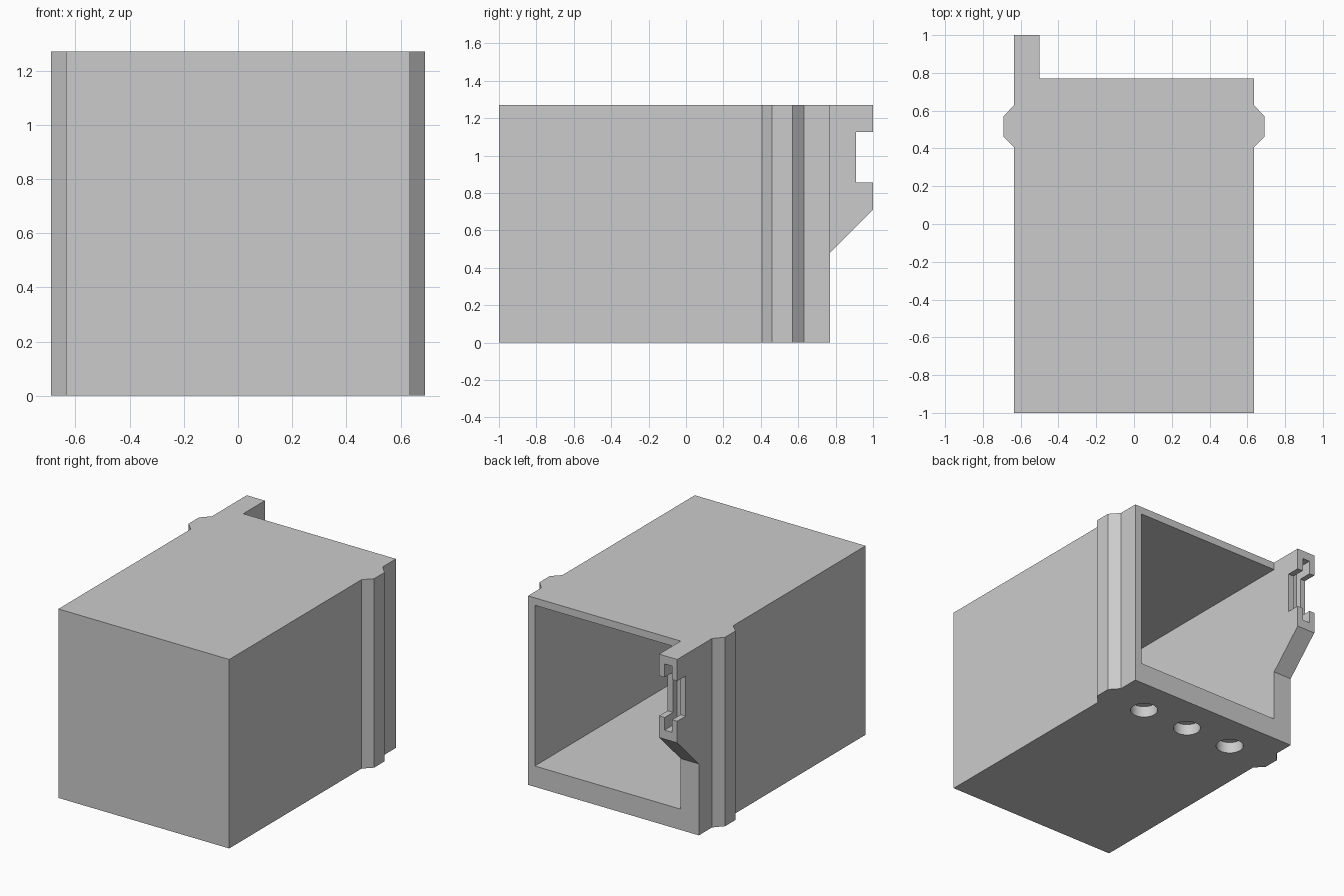
import bpy
import bmesh
from mathutils import Vector

default = bpy.data.objects.get("Cube")
if default:
    bpy.data.objects.remove(default, do_unlink=True)

grey = bpy.data.materials.new("plain grey")
grey.use_nodes = True
grey.diffuse_color = (0.6, 0.6, 0.6, 1)
grey.node_tree.nodes["Principled BSDF"].inputs["Base Color"].default_value = grey.diffuse_color

HEIGHT = 1.27
HALF = 0.635      # half width of the case
BACK = 0.77       # open end of the case
RIGHT_WALL = -0.5  # inner face of the thick wall carrying the latch arm


def prism(name, points, direction):
    """Extrude a closed outline along a direction."""
    bm = bmesh.new()
    face = bm.faces.new([bm.verts.new(p) for p in points])
    new = bmesh.ops.extrude_face_region(bm, geom=[face])["geom"]
    bmesh.ops.translate(bm, vec=Vector(direction),
                        verts=[v for v in new if isinstance(v, bmesh.types.BMVert)])
    bmesh.ops.recalc_face_normals(bm, faces=bm.faces)
    mesh = bpy.data.meshes.new(name)
    bm.to_mesh(mesh)
    bm.free()
    mesh.materials.append(grey)
    obj = bpy.data.objects.new(name, mesh)
    bpy.context.collection.objects.link(obj)
    return obj


def box(name, low, high):
    (x0, y0, z0), (x1, y1, z1) = low, high
    outline = [(x0, y0, z0), (x1, y0, z0), (x1, y1, z0), (x0, y1, z0)]
    return prism(name, outline, (0, 0, z1 - z0))


def cut(target, cutter):
    """Subtract a cutter, bake the result and discard the cutter."""
    mod = target.modifiers.new("cut", "BOOLEAN")
    mod.operation = "DIFFERENCE"
    mod.solver = "EXACT"
    mod.object = cutter
    bpy.ops.object.select_all(action="DESELECT")
    bpy.context.view_layer.objects.active = target
    target.select_set(True)
    bpy.ops.object.modifier_apply(modifier=mod.name)
    bpy.data.objects.remove(cutter, do_unlink=True)


# Case with a vertical rib on each side and an arm at the back
rib = [(HALF, 0.405), (0.69, 0.46), (0.69, 0.57), (HALF, 0.63)]
plan = [(-HALF, -1), (HALF, -1)] + rib + [(HALF, BACK), (RIGHT_WALL, BACK),
        (RIGHT_WALL, 1), (-HALF, 1)] + [(-x, y) for x, y in reversed(rib)]
case = prism("case", [(x, y, 0) for x, y in plan], (0, 0, HEIGHT))

# Sloped underside of the arm
slope = [(BACK, -0.1), (BACK, 0.48), (1.1, 0.81), (1.1, -0.1)]
cut(case, prism("arm_slope_cutter", [(-0.8, y, z) for y, z in slope], (0.4, 0, 0)))

# Hollow inside, open at the back
cut(case, box("cavity_cutter", (RIGHT_WALL, -0.95, 0.14), (0.585, 0.9, 1.22)))

# Notch across the arm, with a taller narrow slot in its middle
cut(case, box("notch_cutter", (-0.8, 0.91, 0.855), (-0.4, 1.1, 1.125)))
cut(case, box("slot_cutter", (-0.597, 0.87, 0.77), (-0.541, 1.1, 1.215)))

# Three blind round holes in the underside
for x in (-0.35, 0, 0.35):
    bpy.ops.mesh.primitive_cylinder_add(vertices=48, radius=0.085, depth=0.15,
                                        location=(x, 0.515, 0))
    hole = bpy.context.object
    hole.data.materials.append(grey)
    cut(case, hole)

# Smooth hole walls, crisp edges elsewhere
bpy.ops.object.select_all(action="DESELECT")
case.select_set(True)
bpy.context.view_layer.objects.active = case
bpy.ops.object.shade_smooth_by_angle(angle=0.5)
